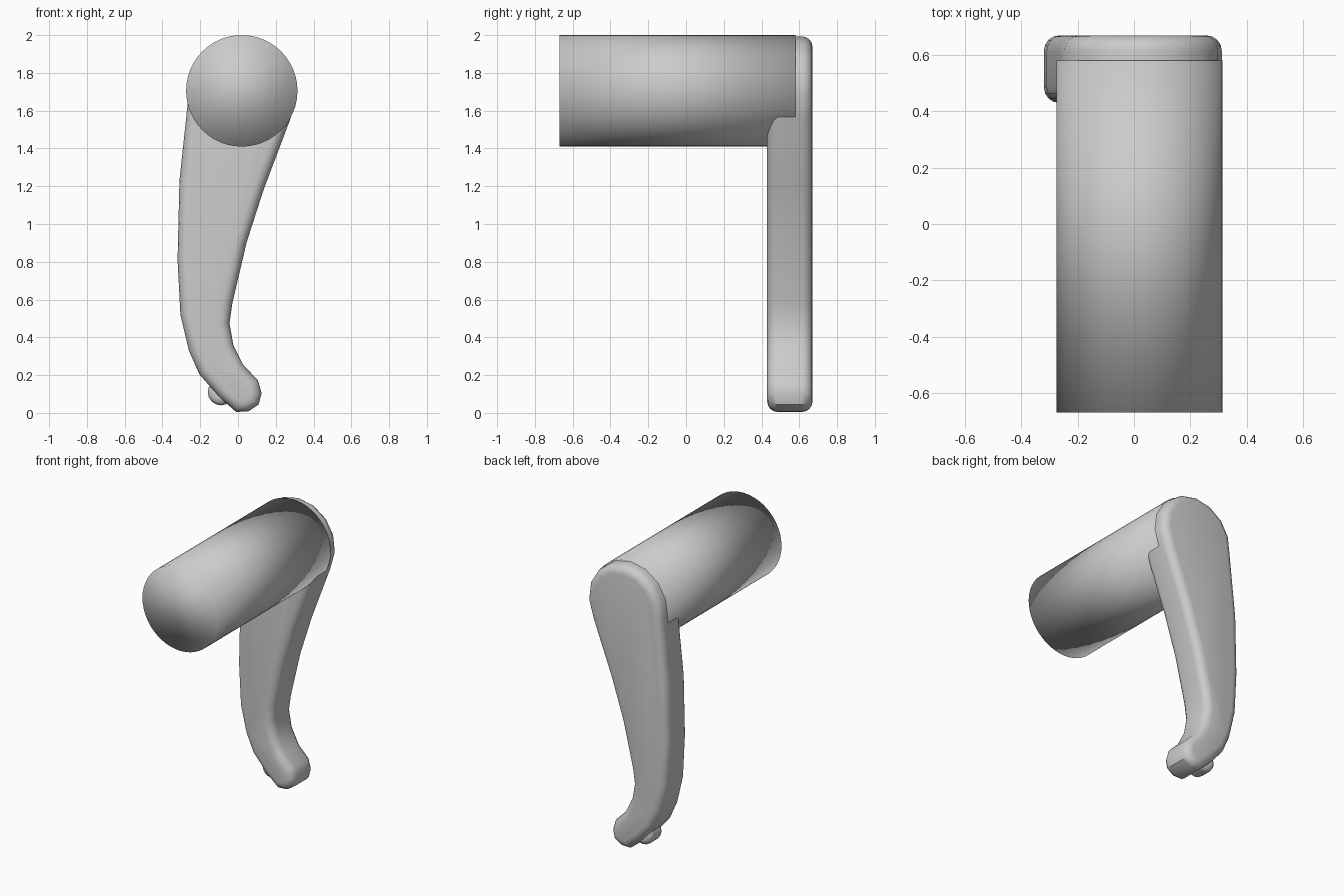
import bpy, bmesh, math

if "Cube" in bpy.data.objects:
    bpy.data.objects.remove(bpy.data.objects["Cube"])

CX, CZ, R = 0.02, 1.705, 0.295      # shared hub centre and radius


def cylinder_y(name, x, z, r, y0, y1, sides):
    bpy.ops.mesh.primitive_cylinder_add(
        vertices=sides, radius=r, depth=y1 - y0,
        location=(x, (y0 + y1) / 2, z), rotation=(math.pi / 2, 0, 0))
    ob = bpy.context.object
    ob.name = name
    return ob


def smooth(ob, angle):
    bpy.ops.object.select_all(action='DESELECT')
    ob.select_set(True)
    bpy.context.view_layer.objects.active = ob
    bpy.ops.object.shade_smooth_by_angle(angle=math.radians(angle))


# Hub: plain barrel, smooth right over its flat ends
hub = cylinder_y("hub_barrel", CX, CZ, R, -0.67, 0.58, 48)
for p in hub.data.polygons:
    p.use_smooth = True

# Lever arm: curved outline (x, z) closed by an arc around the hub
outline = [(-0.31, 1.23), (-0.32, 0.81), (-0.305, 0.52), (-0.26, 0.33),
           (-0.205, 0.205), (-0.10, 0.085), (-0.01, 0.005), (0.055, 0.008),
           (0.11, 0.045), (0.125, 0.105), (0.105, 0.175), (0.03, 0.25),
           (-0.025, 0.36), (-0.045, 0.475), (-0.03, 0.58), (0.045, 0.90),
           (0.135, 1.18), (0.275, 1.55)]
for i in range(9):
    a = math.radians(-5 + i * 190 / 8)
    outline.append((CX + 0.005 + 0.288 * math.cos(a), CZ + 0.288 * math.sin(a)))

bm = bmesh.new()
front = bm.faces.new([bm.verts.new((x, 0.43, z)) for x, z in outline])
ext = bmesh.ops.extrude_face_region(bm, geom=[front], use_keep_orig=True)
moved = [g for g in ext["geom"] if isinstance(g, bmesh.types.BMVert)]
bmesh.ops.translate(bm, verts=moved, vec=(0, 0.24, 0))
bmesh.ops.recalc_face_normals(bm, faces=bm.faces[:])
# Round both rims of the arm
rims = [e for e in bm.edges if abs(e.verts[0].co.y - e.verts[1].co.y) < 1e-5]
bmesh.ops.bevel(bm, geom=rims, offset=0.055, offset_type='OFFSET',
                segments=4, profile=0.5, affect='EDGES', clamp_overlap=True)
mesh = bpy.data.meshes.new("lever_arm")
bm.to_mesh(mesh)
bm.free()
arm = bpy.data.objects.new("lever_arm", mesh)
bpy.context.collection.objects.link(arm)
smooth(arm, 40)

# Small rounded pin beside the tip
pin = cylinder_y("tip_pin", -0.09, 0.11, 0.07, 0.48, 0.62, 16)
bev = pin.modifiers.new("round", 'BEVEL')
bev.width = 0.03
bev.segments = 3
smooth(pin, 40)
